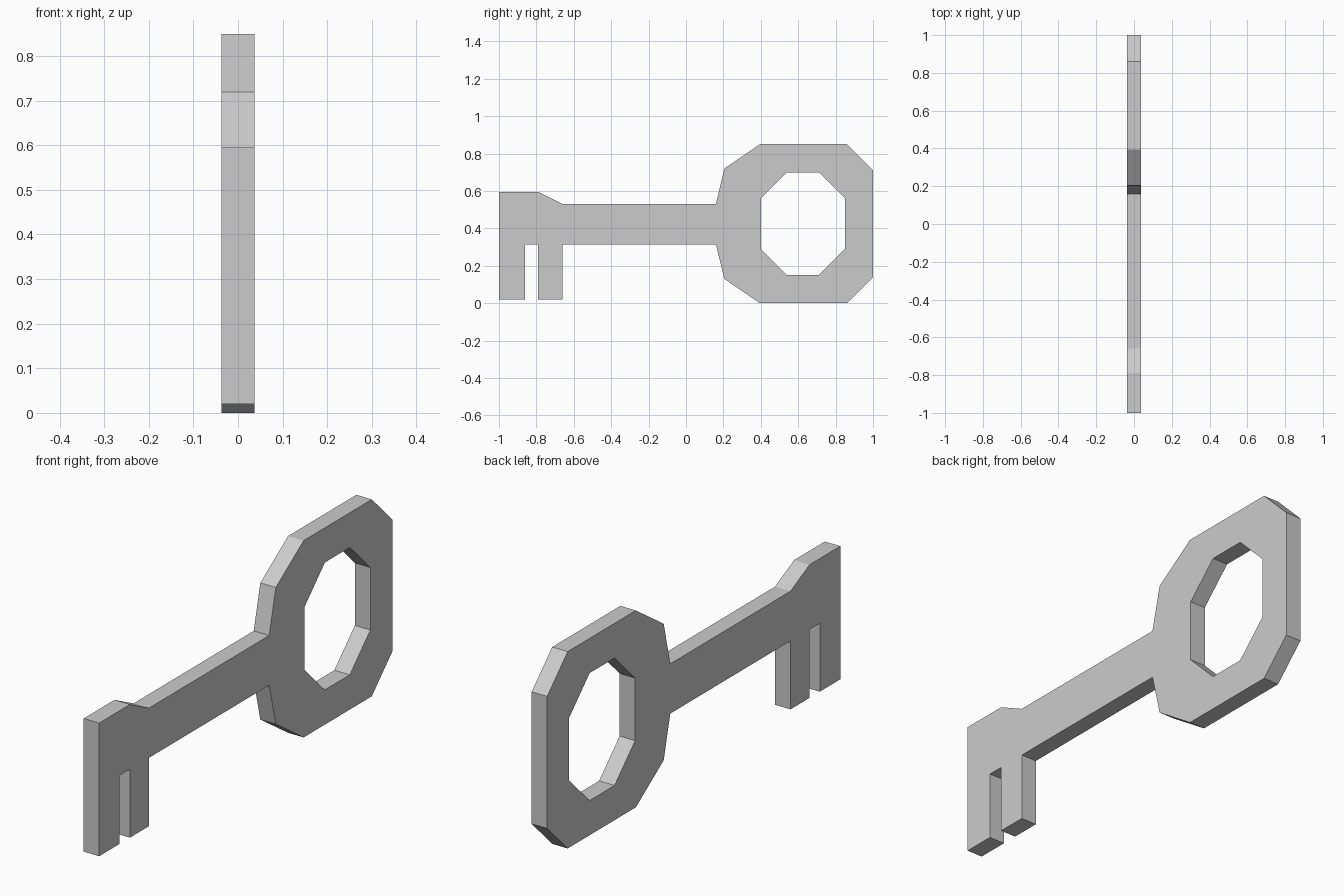
import bpy
import bmesh

if "Cube" in bpy.data.objects:
    bpy.data.objects.remove(bpy.data.objects["Cube"])

HALF = 0.037  # half the plate thickness

# Side profile (y, z): bit with two teeth, shank, then eight-sided bow
OUTLINE = [
    (-1, 0.02), (-0.86, 0.02), (-0.86, 0.315), (-0.79, 0.315),
    (-0.79, 0.02), (-0.66, 0.02), (-0.66, 0.315), (0.16, 0.315),
    (0.205, 0.13), (0.395, 0), (0.86, 0), (1, 0.14),
    (1, 0.71), (0.86, 0.85), (0.395, 0.85), (0.205, 0.72),
    (0.16, 0.53), (-0.66, 0.53), (-0.79, 0.595), (-1, 0.595),
]
# Finger hole in the bow
HOLE = [
    (0.54, 0.15), (0.71, 0.15), (0.85, 0.29), (0.85, 0.56),
    (0.71, 0.70), (0.54, 0.70), (0.40, 0.56), (0.40, 0.29),
]


def add_loop(bm, points):
    verts = [bm.verts.new((-HALF, y, z)) for y, z in points]
    return [bm.edges.new((v, verts[i - 1])) for i, v in enumerate(verts)]


# Flat plate with a hole, extruded to thickness
bm = bmesh.new()
edges = add_loop(bm, OUTLINE) + add_loop(bm, HOLE)
bmesh.ops.triangle_fill(bm, edges=edges, use_beauty=True, use_dissolve=False)
bmesh.ops.recalc_face_normals(bm, faces=bm.faces[:])
result = bmesh.ops.extrude_face_region(bm, geom=bm.faces[:], use_keep_orig=True)
moved = [g for g in result["geom"] if isinstance(g, bmesh.types.BMVert)]
bmesh.ops.translate(bm, verts=moved, vec=(2 * HALF, 0, 0))
bmesh.ops.recalc_face_normals(bm, faces=bm.faces[:])

mesh = bpy.data.meshes.new("key")
bm.to_mesh(mesh)
bm.free()
key = bpy.data.objects.new("key", mesh)
bpy.context.collection.objects.link(key)
